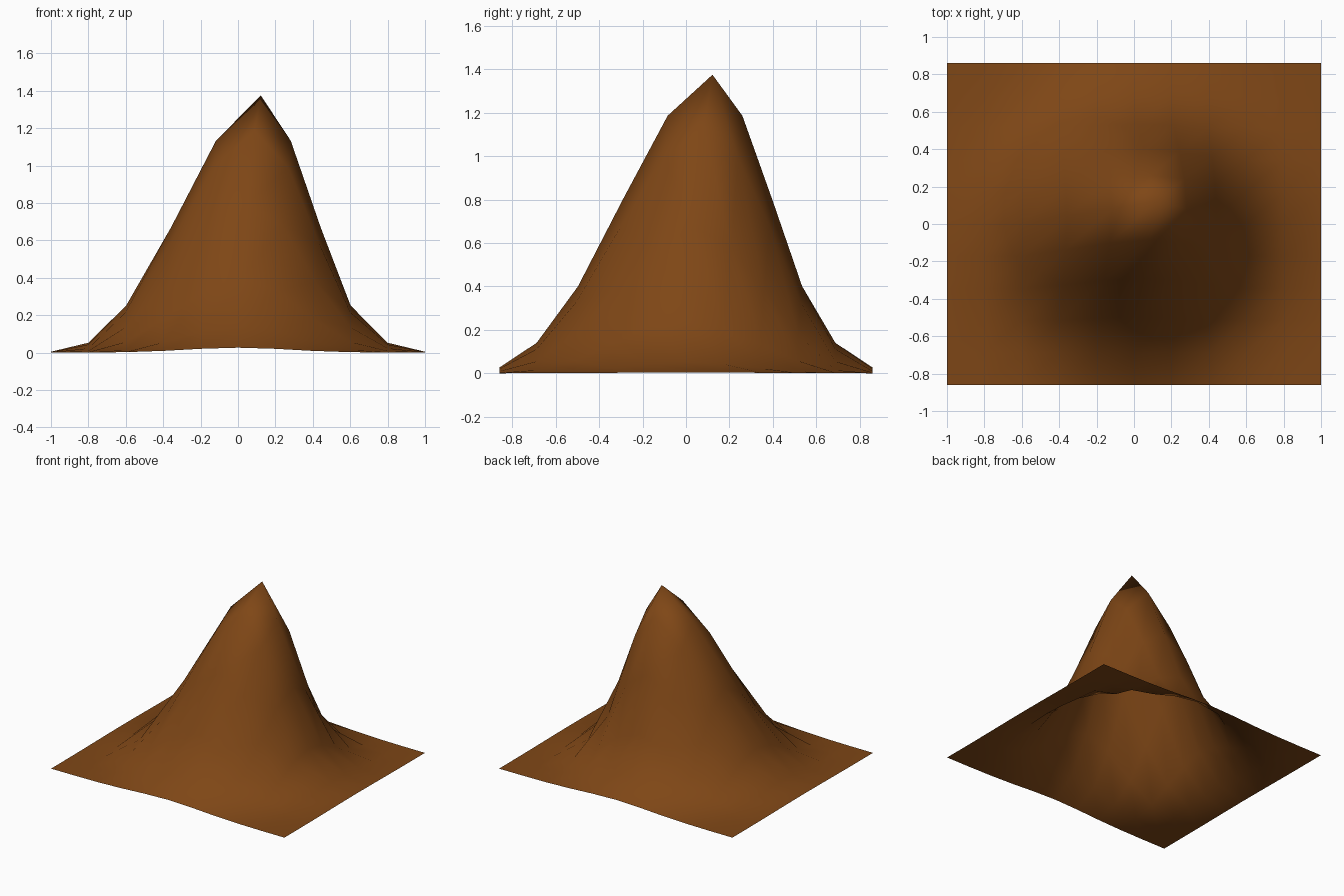
import bpy
import math

if "Cube" in bpy.data.objects:
    bpy.data.objects.remove(bpy.data.objects["Cube"])

HALF_X, HALF_Y, N = 1.0, 0.86, 10      # sheet size and cells per side
PEAK, SHIFT, SHIFT_RADIUS = 1.375, 0.122, 0.61

# Bell steepness by distance from the centre
STEEPNESS = [(0, 5.1), (0.17, 5.0), (0.2, 4.85), (0.344, 4.57), (0.4, 4.5),
             (0.516, 4.63), (0.6, 4.72), (0.69, 4.83), (0.8, 5.1),
             (0.86, 5.35), (1.0, 5.7), (1.4, 6.5)]


def steepness(r):
    for (r0, k0), (r1, k1) in zip(STEEPNESS, STEEPNESS[1:]):
        if r <= r1:
            return k0 + (k1 - k0) * (r - r0) / (r1 - r0)
    return STEEPNESS[-1][1]


# Ground sheet
bpy.ops.mesh.primitive_grid_add(x_subdivisions=N, y_subdivisions=N, size=2)
hill = bpy.context.object
hill.name = "mountain_terrain"

# Pull the middle up into a peak leaning to the back right
for v in hill.data.vertices:
    x, y = v.co.x * HALF_X, v.co.y * HALF_Y
    r = math.hypot(x, y)
    lean = SHIFT * max(0.0, 1 - r / SHIFT_RADIUS)
    v.co = (x + lean, y + lean, PEAK * math.exp(-steepness(r) * r * r))

bpy.ops.object.shade_smooth()

# Brown earth
earth = bpy.data.materials.new("brown_earth")
earth.diffuse_color = (0.21, 0.062, 0.008, 1)
earth.use_nodes = True
earth.node_tree.nodes["Principled BSDF"].inputs["Base Color"].default_value = earth.diffuse_color
hill.data.materials.append(earth)
